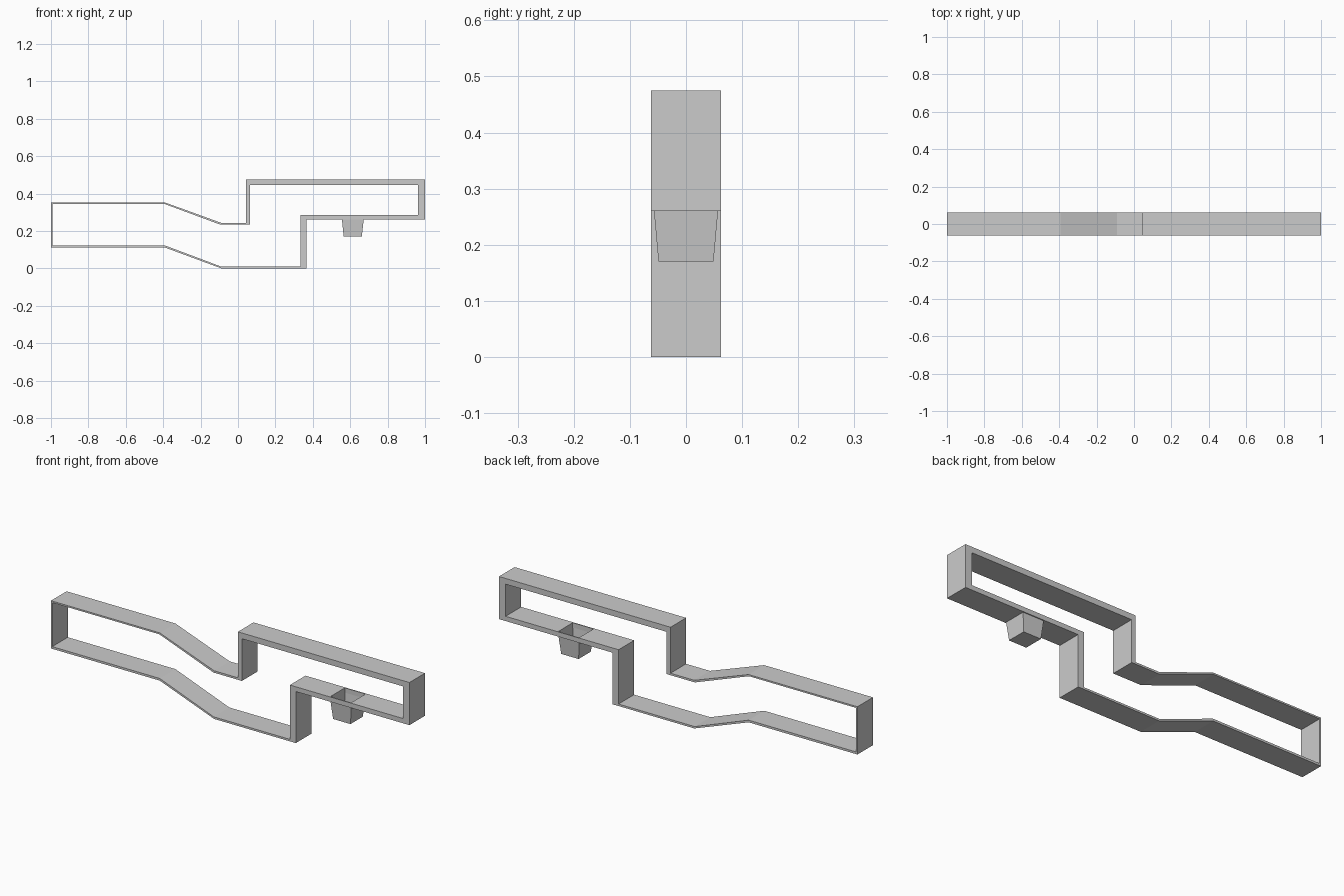
import bpy, bmesh

if "Cube" in bpy.data.objects:
    bpy.data.objects.remove(bpy.data.objects["Cube"])

HALF = 0.062  # half depth of the frame

def make_object(name, bm):
    bmesh.ops.recalc_face_normals(bm, faces=bm.faces)
    mesh = bpy.data.meshes.new(name)
    bm.to_mesh(mesh)
    bm.free()
    obj = bpy.data.objects.new(name, mesh)
    bpy.context.collection.objects.link(obj)
    return obj

def tapered_box(name, top, bottom, open_top=False):
    """top / bottom: (x0, x1, half depth, z)"""
    bm = bmesh.new()
    rings = [[bm.verts.new(p) for p in ((x0, -h, z), (x1, -h, z), (x1, h, z), (x0, h, z))]
             for x0, x1, h, z in (top, bottom)]
    for i in range(4):
        j = (i + 1) % 4
        bm.faces.new((rings[0][i], rings[0][j], rings[1][j], rings[1][i]))
    bm.faces.new(rings[1])
    if not open_top:
        bm.faces.new(rings[0])
    return make_object(name, bm)

# outer and inner outline of the stepped frame, in the xz plane
outer = [(-1, .353), (-.393, .353), (-.09, .243), (.043, .243), (.043, .475), (1, .475),
         (1, .26), (.366, .26), (.366, 0), (-.09, 0), (-.393, .112), (-1, .112)]
inner = [(-.993, .345), (-.395, .345), (-.093, .233), (.065, .233), (.065, .446), (.963, .446),
         (.963, .284), (.333, .284), (.333, .01), (-.092, .01), (-.393, .123), (-.993, .123)]

# frame: band between the outlines, extruded through its depth
bm = bmesh.new()
a, b = [[bm.verts.new((x, -HALF, z)) for x, z in loop] for loop in (outer, inner)]
for i in range(len(a)):
    j = (i + 1) % len(a)
    bm.faces.new((a[i], a[j], b[j], b[i]))
ext = bmesh.ops.extrude_face_region(bm, geom=bm.faces[:], use_keep_orig=True)
bmesh.ops.translate(bm, vec=(0, 2 * HALF, 0),
                    verts=[g for g in ext["geom"] if isinstance(g, bmesh.types.BMVert)])
frame = make_object("stepped_frame", bm)

# opening through the lower rail, above the cup
cutter = tapered_box("opening_cutter", (.556, .672, .057, .32), (.556, .672, .057, .22))
mod = frame.modifiers.new("opening", "BOOLEAN")
mod.operation = "DIFFERENCE"
mod.object = cutter
mod.solver = "EXACT"
bpy.context.view_layer.objects.active = frame
bpy.ops.object.modifier_apply(modifier=mod.name)
bpy.data.objects.remove(cutter)

# tapered cup hanging under the opening
tapered_box("hanging_cup", (.556, .672, .057, .26), (.565, .662, .049, .17), open_top=True)
